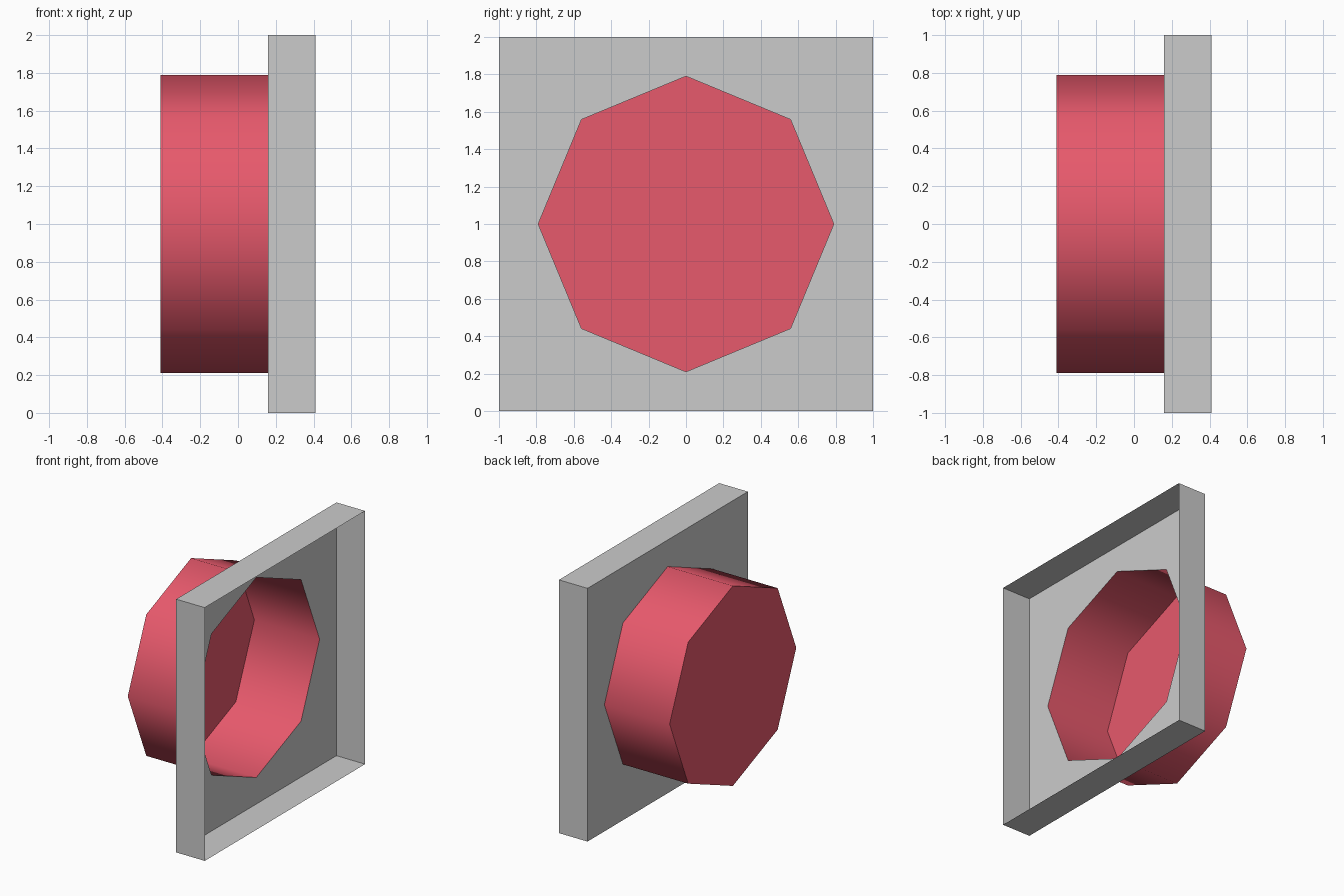
import bpy, bmesh
from math import cos, sin, pi

if "Cube" in bpy.data.objects:
    bpy.data.objects.remove(bpy.data.objects["Cube"])

BACK_X, PLATE_X, RIM_X = -0.41, 0.16, 0.41
RADIUS, HALF, CENTRE_Z, SIDES = 0.79, 1.0, 1.0, 8


def ring(bm, x, radius, square=False):
    """Eight points around the x axis, on an octagon or on a square outline."""
    verts = []
    for i in range(SIDES):
        y, z = cos(2 * pi * i / SIDES), sin(2 * pi * i / SIDES)
        s = radius / max(abs(y), abs(z)) if square else radius
        verts.append(bm.verts.new((x, y * s, CENTRE_Z + z * s)))
    return verts


def skin(bm, a, b, smooth=False):
    """Join two rings with a band of quads."""
    for i in range(SIDES):
        j = (i + 1) % SIDES
        bm.faces.new((a[i], a[j], b[j], b[i])).smooth = smooth


def finish(bm, name):
    mesh = bpy.data.meshes.new(name)
    bm.to_mesh(mesh)
    bm.free()
    obj = bpy.data.objects.new(name, mesh)
    bpy.context.collection.objects.link(obj)
    return obj


# Square tray: back plate with octagonal opening, and thin rim open to +x
bm = bmesh.new()
hole = ring(bm, PLATE_X, RADIUS)
edge = ring(bm, PLATE_X, HALF, square=True)
rim = ring(bm, RIM_X, HALF, square=True)
skin(bm, hole, edge)
skin(bm, edge, rim)
finish(bm, "square_frame")

# Hollow octagonal cup: smooth wall, flat closed end
bm = bmesh.new()
end = ring(bm, BACK_X, RADIUS)
mouth = ring(bm, PLATE_X, RADIUS)
skin(bm, end, mouth, smooth=True)
bm.faces.new(end[::-1])
cup = finish(bm, "octagonal_cup")

red = bpy.data.materials.new("red")
red.diffuse_color = (0.8, 0.1, 0.15, 1)
red.use_nodes = True
red.node_tree.nodes["Principled BSDF"].inputs["Base Color"].default_value = red.diffuse_color
cup.data.materials.append(red)
